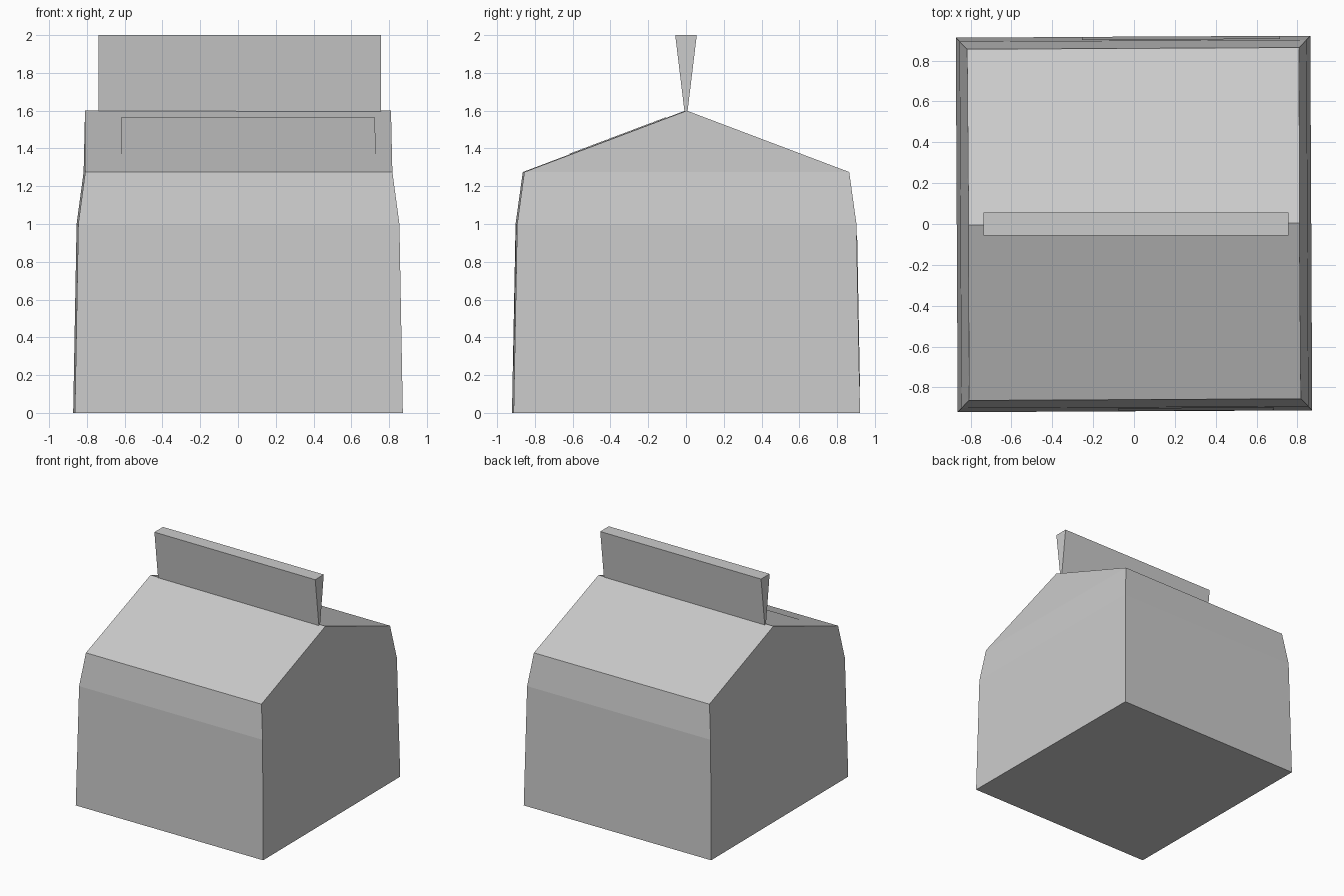
import bpy, bmesh, math

if "Cube" in bpy.data.objects:
    bpy.data.objects.remove(bpy.data.objects["Cube"])

TURN = math.radians(0.29)  # the carton sits very slightly askew


def make_object(name, bm, turn=0.0, recalc=True):
    if recalc:
        bmesh.ops.recalc_face_normals(bm, faces=bm.faces)
    mesh = bpy.data.meshes.new(name)
    bm.to_mesh(mesh)
    bm.free()
    obj = bpy.data.objects.new(name, mesh)
    obj.rotation_euler.z = turn
    bpy.context.collection.objects.link(obj)
    return obj


def loft(name, sections, cx=0.0, turn=0.0):
    """Closed solid through rectangles given as (half x, half y, z)."""
    bm = bmesh.new()
    rings = [[bm.verts.new((cx + sx * hx, sy * hy, z))
              for sx, sy in ((-1, -1), (1, -1), (1, 1), (-1, 1))]
             for hx, hy, z in sections]
    for low, high in zip(rings, rings[1:]):
        for i in range(4):
            j = (i + 1) % 4
            bm.faces.new((low[i], low[j], high[j], high[i]))
    bm.faces.new(rings[0][::-1])
    bm.faces.new(rings[-1])
    # a zero-width section becomes a ridge
    bmesh.ops.remove_doubles(bm, verts=bm.verts, dist=1e-5)
    return make_object(name, bm, turn)


def panel(name, x0, x1, low, high):
    """Flat sheet from x0 to x1 between two (y, z) points."""
    bm = bmesh.new()
    corners = [(x0, *low), (x1, *low), (x1, *high), (x0, *high)]
    bm.faces.new([bm.verts.new(c) for c in corners])
    return make_object(name, bm, TURN, recalc=False)


# Carton body with shoulders and gable roof
loft("carton_body", [(0.868, 0.917, 0), (0.85, 0.898, 1.0),
                     (0.813, 0.86, 1.275), (0.81, 0, 1.6)], turn=TURN)

# Wedge-shaped sealed top
loft("top_seal", [(0.7475, 0.008, 1.595), (0.7475, 0.057, 2.0)], cx=0.01)

# Thin label sheets lying just off the front, back and front roof slope
panel("front_label", -0.08, 0.68, (-0.9155, 0.24), (-0.901, 1.0))
panel("back_label", 0.72, -0.25, (0.9175, 0.14), (0.9025, 0.94))
roof_z = lambda y: 1.6 + 0.325 / 0.86 * y + 0.004
panel("roof_label", -0.62, 0.725, (-0.62, roof_z(-0.62)), (-0.105, roof_z(-0.105)))
